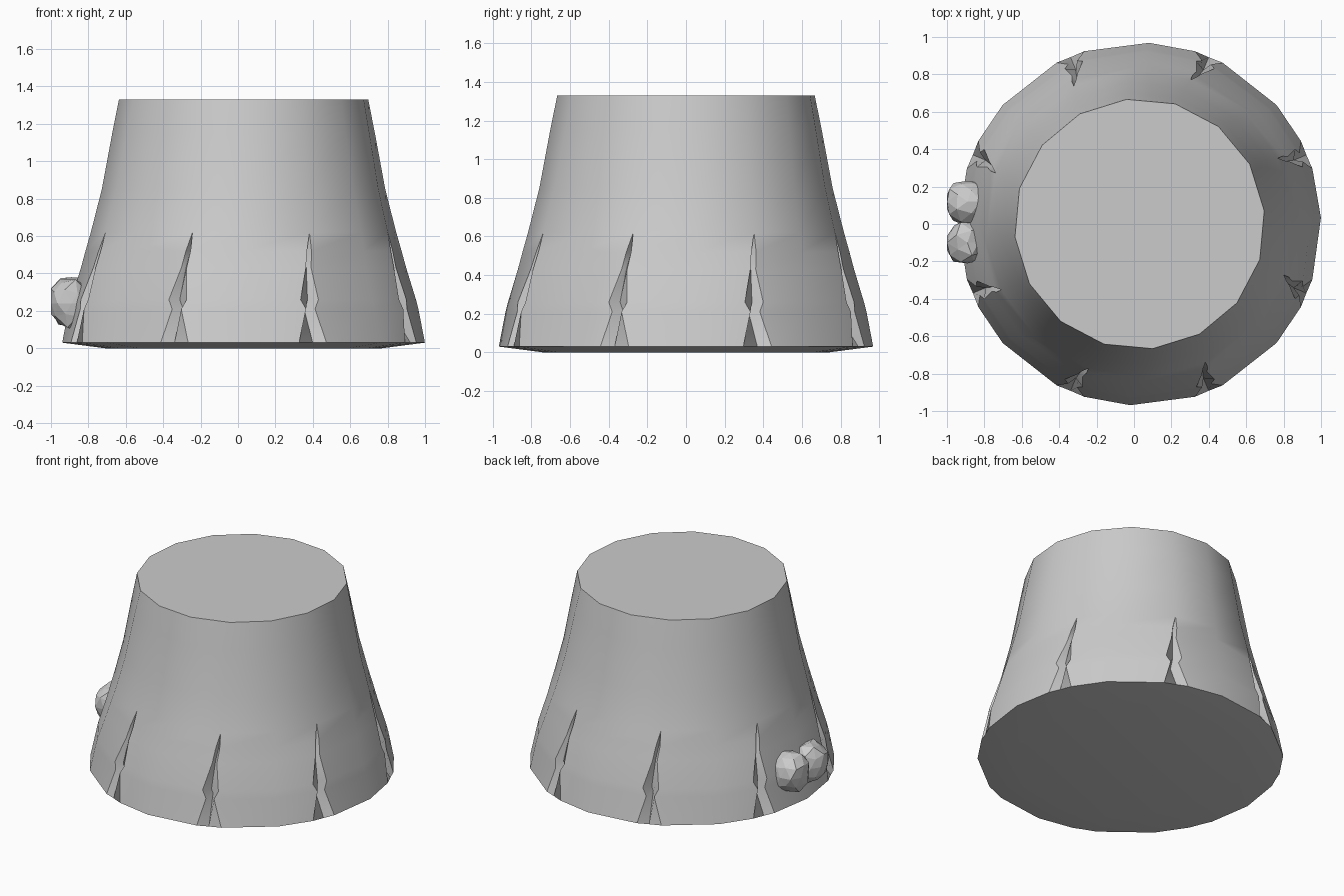
import bpy, bmesh, math, random
from mathutils import Vector

cube = bpy.data.objects.get("Cube")
if cube:
    bpy.data.objects.remove(cube, do_unlink=True)

random.seed(4)
CX = 0.03

grey = bpy.data.materials.new("bark grey")
grey.use_nodes = True
COLOUR = (0.6, 0.6, 0.6, 1)
grey.diffuse_color = COLOUR
grey.node_tree.nodes["Principled BSDF"].inputs["Base Color"].default_value = COLOUR


def finish(bm, name):
    bmesh.ops.recalc_face_normals(bm, faces=bm.faces)
    mesh = bpy.data.meshes.new(name)
    bm.to_mesh(mesh)
    bm.free()
    mesh.materials.append(grey)
    obj = bpy.data.objects.new(name, mesh)
    bpy.context.collection.objects.link(obj)
    return obj


def polar(radius, degrees, z):
    a = math.radians(degrees)
    return Vector((CX + radius * math.cos(a), radius * math.sin(a), z))


# Rings up the trunk: height, radius, crack half angle, crack depth, twist
rings = [
    (0.03, 0.97, 4.7, 0.005, 0),
    (0.21, 0.935, 1.6, 0.09, 0),
    (0.26, 0.922, 3.2, 0.03, 0),
    (0.43, 0.87, 1.0, 0.03, 1),
    (0.52, 0.846, 0.9, 0.05, 2),
    (0.62, 0.818, 0, 0, 3),
    (0.85, 0.76, 0, 0, 4),
    (1.15, 0.705, 0, 0, 5),
    (1.33, 0.67, 0, 0, 6),
]
# Ridges between the eight cracks, slightly uneven
ridges = [2, 41, 87, 139, 180, 221, 267, 319]

# Trunk
bm = bmesh.new()
loops = []
for z, r, half, depth, twist in rings:
    loop = []
    for k, ridge in enumerate(ridges):
        crack = 22.5 + 45 * k + twist
        t = (z - 0.03) / 1.3
        loop.append(polar(r, ridge * (1 - t) + (45 * k) * t + twist, z))
        loop.append(polar(r, crack - half, z))
        loop.append(polar(r - depth, crack, z))
        loop.append(polar(r, crack + half, z))
    loops.append([bm.verts.new(p) for p in loop])
count = len(loops[0])
for low, high in zip(loops, loops[1:]):
    for i in range(count):
        j = (i + 1) % count
        bm.faces.new((low[i], low[j], high[j], high[i]))

# Shallow rounded underside and flat cut top
under = [bm.verts.new(polar(0.74, math.degrees(math.atan2(v.co.y, v.co.x - CX)), 0))
         for v in loops[0]]
for i in range(count):
    j = (i + 1) % count
    bm.faces.new((under[i], under[j], loops[0][j], loops[0][i]))
bm.faces.new(under)
bm.faces.new(loops[-1])
bmesh.ops.remove_doubles(bm, verts=bm.verts, dist=0.0005)
trunk = finish(bm, "trunk")
bpy.context.view_layer.objects.active = trunk
trunk.select_set(True)
bpy.ops.object.shade_smooth_by_angle(angle=math.radians(32))
trunk.select_set(False)

# Lumpy faceted burl on the side
bm = bmesh.new()
for y, z, size in ((0.12, 0.25, (0.13, 0.125, 0.14)), (-0.1, 0.24, (0.13, 0.125, 0.14))):
    ball = bmesh.ops.create_icosphere(bm, subdivisions=2, radius=1)["verts"]
    for v in ball:
        p = v.co * random.uniform(0.87, 1.08)
        v.co = Vector((max(-1, -0.89 + p.x * size[0]), y + p.y * size[1], z + p.z * size[2]))
finish(bm, "burl")
